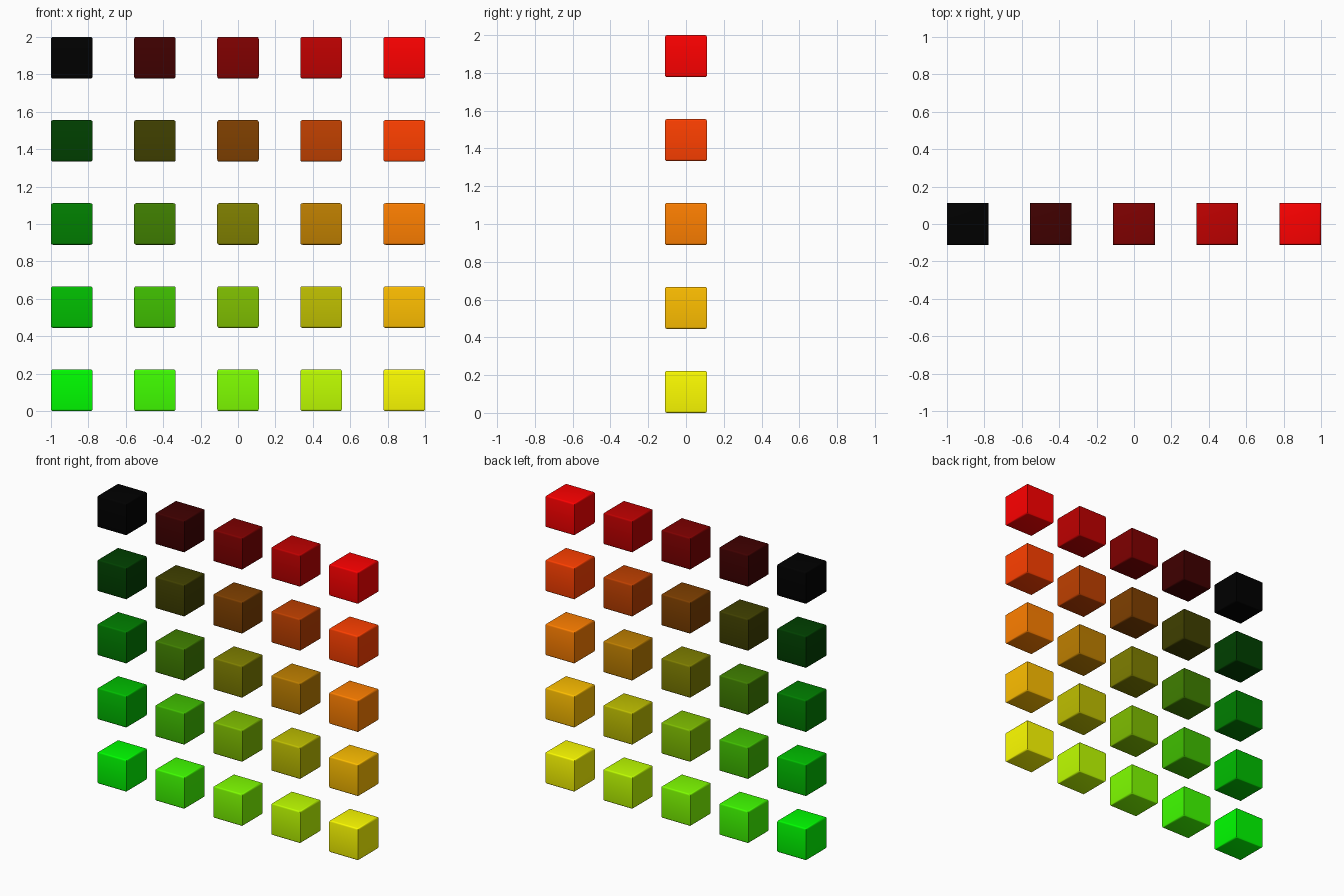
import bpy, bmesh, math

if "Cube" in bpy.data.objects:
    bpy.data.objects.remove(bpy.data.objects["Cube"])

N = 5                       # cubes per side
SIZE = 2 / (2 * N - 1)      # cube edge; the gap between cubes is the same
STEP = 2 * SIZE
BEVEL = 0.011


def to_linear(c):
    return c / 12.92 if c <= 0.04045 else ((c + 0.055) / 1.055) ** 2.4


# One cube with softened top and bottom rims, crisp vertical edges
def cube_mesh(name):
    bm = bmesh.new()
    bmesh.ops.create_cube(bm, size=SIZE)
    rims = [e for e in bm.edges if abs(e.verts[0].co.z - e.verts[1].co.z) < 1e-5]
    bmesh.ops.bevel(bm, geom=rims, offset=BEVEL, segments=3, profile=0.5, affect='EDGES')
    bmesh.ops.recalc_face_normals(bm, faces=bm.faces[:])
    mesh = bpy.data.meshes.new(name)
    bm.to_mesh(mesh)
    bm.free()
    return mesh


# Wall of cubes: red grows to the right, green grows downwards
for row in range(N):
    for col in range(N):
        name = f"cube_row{row + 1}_column{col + 1}"
        ob = bpy.data.objects.new(name, cube_mesh(name))
        bpy.context.collection.objects.link(ob)
        ob.location = (-1 + SIZE / 2 + col * STEP, 0, 2 - SIZE / 2 - row * STEP)
        mat = bpy.data.materials.new(name + "_colour")
        mat.diffuse_color = (to_linear(col / (N - 1)), to_linear(row / (N - 1)), 0, 1)
        mat.use_nodes = True
        mat.node_tree.nodes["Principled BSDF"].inputs["Base Color"].default_value = mat.diffuse_color
        ob.data.materials.append(mat)
        ob.select_set(True)
        bpy.context.view_layer.objects.active = ob

bpy.ops.object.shade_smooth_by_angle(angle=math.radians(40))
